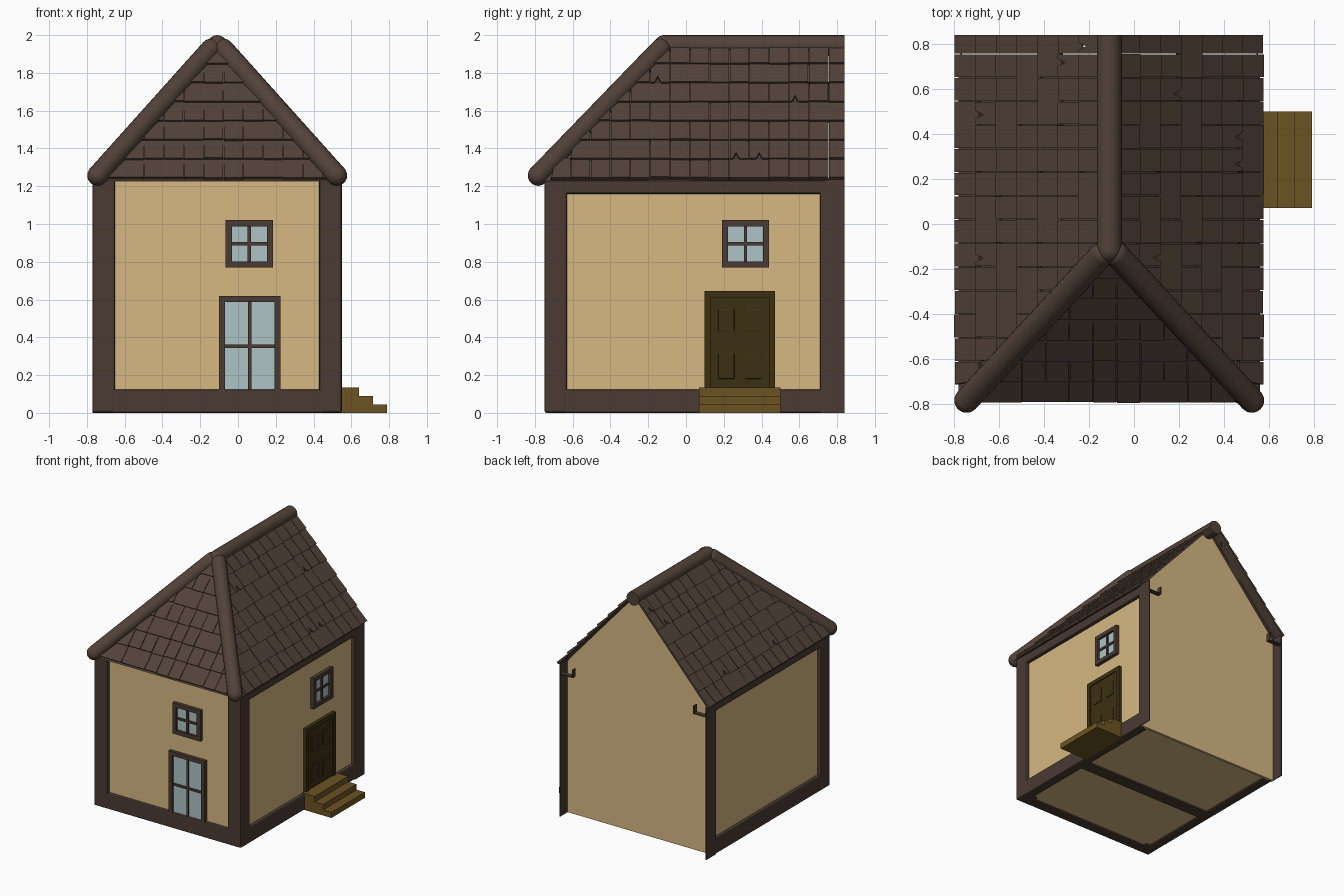
import bpy, bmesh, random
from mathutils import Vector

if "Cube" in bpy.data.objects:
    bpy.data.objects.remove(bpy.data.objects["Cube"])

random.seed(4)
CX = -0.11  # centre line of the house


def material(name, rgb):
    m = bpy.data.materials.new(name)
    m.diffuse_color = (*rgb, 1)
    m.use_nodes = True
    m.node_tree.nodes["Principled BSDF"].inputs["Base Color"].default_value = m.diffuse_color
    return m


TILE = material("roof_tile", (0.085, 0.055, 0.041))
WOOD = material("timber", (0.07, 0.043, 0.034))
WALL = material("plaster", (0.67, 0.48, 0.225))
DOOR = material("door_wood", (0.046, 0.03, 0.006))
STEP = material("step_wood", (0.15, 0.088, 0.016))
GLASS = material("glass", (0.42, 0.55, 0.56))


def finish(bm, name, mat, smooth=False):
    bmesh.ops.recalc_face_normals(bm, faces=bm.faces)
    me = bpy.data.meshes.new(name)
    bm.to_mesh(me)
    bm.free()
    me.materials.append(mat)
    ob = bpy.data.objects.new(name, me)
    bpy.context.collection.objects.link(ob)
    if smooth:
        for p in me.polygons:
            p.use_smooth = len(p.vertices) <= 4
    return ob


def box(name, x, y, z, mat, bevel=0):
    bm = bmesh.new()
    bmesh.ops.create_cube(bm, size=1)
    for v in bm.verts:
        v.co = [(min(r) + max(r)) / 2 + c * (max(r) - min(r)) for c, r in zip(v.co, (x, y, z))]
    ob = finish(bm, name, mat)
    if bevel:
        mod = ob.modifiers.new("bevel", 'BEVEL')
        mod.width, mod.segments = bevel, 2
    return ob


def prism(name, outline, y0, y1, mat):
    """Extrude an x-z outline along y."""
    bm = bmesh.new()
    f = bm.faces.new([bm.verts.new((x, y0, z)) for x, z in outline])
    new = bmesh.ops.extrude_face_region(bm, geom=[f])["geom"]
    bmesh.ops.translate(bm, vec=(0, y1 - y0, 0), verts=[g for g in new if isinstance(g, bmesh.types.BMVert)])
    return finish(bm, name, mat)


# Plaster walls and the plain back gable, set in from the back edge of the shell
BACK = 0.74
box("wall_core", (-0.74, 0.52), (-0.72, BACK - 0.01), (0.012, 1.225), WALL)
prism("back_gable_wall", [(-0.764, 0), (0.544, 0), (0.544, 1.228), (CX, 1.968), (-0.764, 1.228)],
      BACK - 0.02, BACK, WALL)

# Timber frame: corner posts, sills, top rails, floor joist
for s, side in ((1, "right"), (-1, "left")):
    outer = CX + s * 0.66
    box(f"front_{side}_post", (CX + s * 0.54, outer), (-0.75, -0.63), (0, 1.24), WOOD, 0.012)
    # back posts are thin facings, open at the back
    box(f"back_{side}_post_facing", (outer - s * 0.006, outer), (0.715, 0.838), (0, 1.24), WOOD)
    box(f"back_{side}_post_edge", (outer - s * 0.05, outer), (0.71, BACK - 0.005), (0, 1.24), WOOD, 0.006)
    rail = (CX + s * 0.58, outer - s * 0.002)
    box(f"{side}_sill", rail, (-0.70, 0.73), (0, 0.125), WOOD, 0.01)
    box(f"{side}_top_rail", rail, (-0.70, 0.73), (1.16, 1.24), WOOD, 0.01)
    # small gutter-shaped rail end showing at the back
    box(f"{side}_rail_end_base", (outer - s * 0.12, outer), (0.80, 0.838), (1.155, 1.163), WOOD)
    box(f"{side}_rail_end_lip", (outer - s * 0.12, outer - s * 0.112), (0.80, 0.838), (1.155, 1.22), WOOD)
box("front_sill", (-0.70, 0.48), (-0.748, -0.66), (0, 0.125), WOOD, 0.01)
box("floor_joist", (-0.72, 0.50), (-0.06, 0.04), (0, 0.05), WOOD)


# Details mounted on a wall: a runs along the wall, d is the height off the plaster
def wall_box(wall, name, a, z, d, mat, bevel=0.003):
    if wall == "front":
        return box(name, a, (-0.72 - d, -0.71), z, mat, bevel)
    return box(name, (0.51, 0.52 + d), a, z, mat, bevel)


def window(wall, name, a0, a1, z0, z1, split, sill=True):
    t, m, mid = 0.032, 0.009, (a0 + a1) / 2
    wall_box(wall, name + "_glass", (a0 + 0.01, a1 - 0.01), (z0, z1 - 0.01), 0.008, GLASS, 0)
    wall_box(wall, name + "_jamb_a", (a0, a0 + t), (z0, z1), 0.028, WOOD, 0)
    wall_box(wall, name + "_jamb_b", (a1 - t, a1), (z0, z1), 0.028, WOOD, 0)
    wall_box(wall, name + "_head", (a0 + t, a1 - t), (z1 - t, z1), 0.028, WOOD, 0)
    if sill:
        wall_box(wall, name + "_sill", (a0 + t, a1 - t), (z0, z0 + t), 0.028, WOOD, 0)
    wall_box(wall, name + "_mullion", (mid - m, mid + m), (z0, z1 - t), 0.018, WOOD, 0)
    wall_box(wall, name + "_crossbar", (a0 + t, a1 - t), (split - m, split + m), 0.017, WOOD, 0)


window("front", "front_upper_window", -0.065, 0.185, 0.77, 1.02, 0.895)
window("front", "front_tall_window", -0.10, 0.225, 0.12, 0.62, 0.352, sill=False)
window("right", "side_window", 0.19, 0.44, 0.77, 1.02, 0.895)

# Panelled door and its three steps
wall_box("right", "door_slab", (0.11, 0.46), (0.12, 0.63), 0.02, DOOR, 0)
wall_box("right", "door_jamb_a", (0.097, 0.13), (0.12, 0.645), 0.028, DOOR, 0)
wall_box("right", "door_jamb_b", (0.44, 0.472), (0.12, 0.645), 0.028, DOOR, 0)
wall_box("right", "door_head", (0.13, 0.44), (0.612, 0.645), 0.028, DOOR, 0)
for i, a in enumerate(((0.17, 0.256), (0.314, 0.40))):
    for j, z in enumerate(((0.18, 0.315), (0.43, 0.55))):
        wall_box("right", f"door_panel_{i}_{j}", a, z, 0.026, DOOR, 0.004)
prism("door_steps", [(0.53, 0), (0.79, 0), (0.79, 0.045), (0.715, 0.045), (0.715, 0.09),
                     (0.64, 0.09), (0.64, 0.135), (0.53, 0.135)], 0.07, 0.50, STEP)

# Solid roof body under the tiles
bm = bmesh.new()
for p in ((-0.78, -0.79, 1.228), (0.56, -0.79, 1.228), (-0.78, BACK - 0.005, 1.228), (0.56, BACK - 0.005, 1.228),
          (CX, -0.12, 1.97), (CX, BACK - 0.005, 1.97)):
    bm.verts.new(p)
bmesh.ops.convex_hull(bm, input=bm.verts)
finish(bm, "roof_body", TILE)


def tiles(name, point, normal, u0, u1, left, right, rows=7.4, width=0.105):
    """Overlapping tile rows; left/right are how far the edges lean in by the ridge."""
    bm = bmesh.new()
    n = Vector(normal).normalized()
    for r in range(int(rows) + 1):
        v0, v1 = r / rows, min((r + 1.1) / rows, 1)
        edges = [u0 - 0.03]
        while edges[-1] < u1:  # columns line up, some tiles are double width
            edges.append(edges[-1] + width * random.choice((1, 1, 1, 1, 2)))
        for a, b in zip(edges, edges[1:]):
            def clip(u, v):
                return min(max(u, u0 + left * v), u1 - right * v)
            g = random.uniform(0.001, 0.003)
            a0, b0, a1, b1 = clip(a + g, v0), clip(b - g, v0), clip(a + g, v1), clip(b - g, v1)
            if b0 - a0 < 0.006 or b1 - a1 < 0.001:
                continue
            dv = random.uniform(0, 0.005)
            hi = 0.016 + random.uniform(-0.001, 0.002)
            shape = [(a0, v0 + dv, hi), (b0, v0 + dv, hi), (b1, v1, 0.004), (a1, v1, 0.004)]
            if random.random() < 0.06 and b0 - a0 > 0.08:  # chipped tile
                c = random.uniform(a0 + 0.03, b0 - 0.03)
                shape[1:1] = [(c - 0.017, v0 + dv, hi), (c, v0 + 0.05, hi - 0.005), (c + 0.017, v0 + dv, hi)]
            top = [bm.verts.new(point(u, v) + n * h) for u, v, h in shape]
            low = [bm.verts.new(point(u, v) - n * 0.006) for u, v, h in shape]
            bm.faces.new(top)
            bm.faces.new(low[::-1])
            for i in range(len(top)):
                j = (i + 1) % len(top)
                bm.faces.new((top[i], low[i], low[j], top[j]))
    finish(bm, name, TILE)


# Tiled slopes: two sides and the front hip
RISE = 0.747
for s, side in ((1, "right"), (-1, "left")):
    tiles(f"{side}_roof_tiles", lambda u, v, s=s: Vector((CX + s * 0.675 * (1 - v), u, 1.235 + RISE * v)),
          (s * RISE, 0, 0.675), -0.79, 0.84, 0.67, 0)
tiles("front_roof_tiles", lambda u, v: Vector((u, -0.782 + 0.68 * v, 1.235 + RISE * v)),
      (0, -RISE, 0.68), CX - 0.672, CX + 0.672, 0.672, 0.672)


def roll(name, p, q, radius, round_end=True):
    """Round ridge roll from p to q with a domed start and optional domed end."""
    bm = bmesh.new()
    p, q = Vector(p), Vector(q)
    rot = (q - p).to_track_quat('Z', 'Y').to_matrix().to_4x4()
    rot.translation = (p + q) / 2
    bmesh.ops.create_cone(bm, cap_ends=True, segments=20, radius1=radius, radius2=radius,
                          depth=(q - p).length, matrix=rot)
    for end in ([p, q] if round_end else [p]):
        m = rot.copy()
        m.translation = end
        bmesh.ops.create_uvsphere(bm, u_segments=20, v_segments=12, radius=radius, matrix=m)
    finish(bm, name, TILE, smooth=True)


# Ridge and hip rolls
roll("ridge_roll", (CX, -0.115, 1.945), (CX, 0.84, 1.945), 0.055, round_end=False)
for s, side in ((1, "right"), (-1, "left")):
    roll(f"{side}_hip_roll", (CX + s * 0.633, -0.783, 1.257), (CX + s * 0.033, -0.135, 1.926), 0.055)
